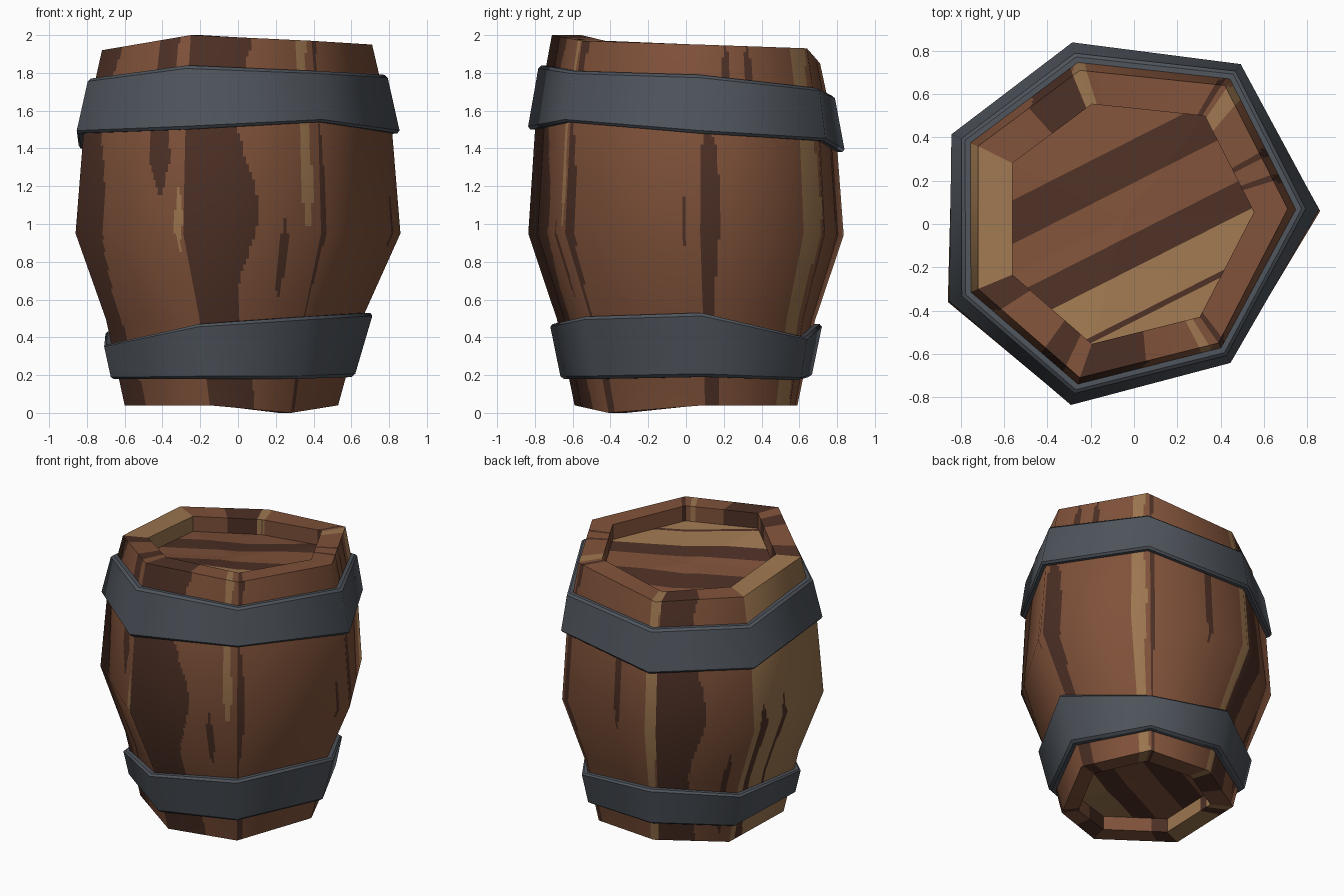
import bpy, bmesh, math
from mathutils import Vector

if "Cube" in bpy.data.objects:
    bpy.data.objects.remove(bpy.data.objects["Cube"])

def mat(name, col):
    m = bpy.data.materials.new(name)
    m.diffuse_color = (*col, 1)
    m.use_nodes = True
    m.node_tree.nodes["Principled BSDF"].inputs["Base Color"].default_value = m.diffuse_color
    return m

WOOD = [mat("wood brown", (0.215, 0.084, 0.042)),
        mat("wood dark", (0.075, 0.030, 0.019)),
        mat("wood tan", (0.34, 0.185, 0.080))]
METAL = mat("hoop grey", (0.078, 0.090, 0.108))
N, COLS, ROWS = 7, 44, 14      # barrel sides, paint columns per side, rows per ring gap

# seven corners of the foot, belly and top rings
foot = [Vector(p) for p in [(.53, .09, .04), (.32, .55, .04), (-.15, .59, .04), (-.58, .33, .04),
                            (-.6, -.27, .04), (-.15, -.59, .04), (.28, -.41, 0)]]
belly = [Vector(p) for p in [(.86, .06, .95), (.49, .73, .95), (-.28, .835, .94), (-.84, .41, .95),
                             (-.86, -.36, .95), (-.29, -.835, .95), (.44, -.64, .95)]]
top = [Vector(p) for p in [(.71, .07, 1.95), (.42, .64, 1.93), (-.25, .71, 1.85), (-.72, .36, 1.88),
                           (-.72, -.3, 1.92), (-.25, -.71, 2.0), (.39, -.55, 1.97)]]

def between(a, b, fxy, fz):
    out = []
    for p, q in zip(a, b):
        v = p.lerp(q, fxy)
        v.z = p.z + (q.z - p.z) * fz
        out.append(v)
    return out

rings = [foot, between(foot, belly, .38, .5), belly, between(belly, top, .3, .55), top]

# rounded normals at the corners
normals = []
for r in range(5):
    row = []
    for k in range(N):
        up = rings[min(r + 1, 4)][k] - rings[max(r - 1, 0)][k]
        side = rings[r][(k + 1) % N] - rings[r][k - 1]
        row.append(side.cross(up).normalized())
    normals.append(row)

def sample(table, k, u, t):
    r = min(int(t), 3)
    a = table[r][k].lerp(table[r + 1][k], t - r)
    b = table[r][(k + 1) % N].lerp(table[r + 1][(k + 1) % N], t - r)
    return a.lerp(b, u)

# painted streaks: side, start, end across the side, low z, high z, colour
STREAKS = [(0, .02, .16, -1, 1.6, 1), (0, .2, .28, 1.6, 2, 1), (0, .4, .48, 1.6, 2, 1),
           (0, .84, .97, -1, 3, 2), (1, .02, .06, -1, 3, 1), (1, .6, .66, .85, 1.6, 1),
           (1, .95, 1.1, -1, 3, 2), (2, -.1, .07, -1, 3, 2), (2, .07, .48, -1, 3, 1),
           (2, .8, .88, .1, .8, 1), (3, .08, .2, -1, 1.1, 1), (3, .4, .47, .25, 1.1, 1),
           (4, -.1, .21, -1, 3, 1), (4, .66, .86, 1.15, 2.2, 1), (4, .9, .99, .85, 1.2, 2),
           (5, -.1, .46, -1, 3, 1), (5, .7, .77, .55, 1.05, 1), (5, .87, .94, .95, 3, 2),
           (6, -.1, .05, -1, 3, 1), (6, .87, .92, .9, 1.15, 1)]

def paint(k, u, z):
    c = 2 if k == 3 else 0
    for side, u0, u1, z0, z1, col in STREAKS:
        if side != k or not z0 < z < z1:
            continue
        w = (u1 - u0) / 2
        taper = min(1, (z - z0) / .2, (z1 - z) / .2)
        mid = (u0 + u1) / 2
        wave = .3 * w * math.sin(6 * (z - .82))
        if mid - w * taper <= u <= mid + w * taper + wave:
            c = col
    return c

def make(name, bm, mats):
    me = bpy.data.meshes.new(name)
    bm.to_mesh(me)
    bm.free()
    for m in mats:
        me.materials.append(m)
    ob = bpy.data.objects.new(name, me)
    bpy.context.collection.objects.link(ob)
    return ob

def loft(bm, loops, flip=False):
    """Joins closed loops of points; returns (row, column, face)."""
    vs = [[bm.verts.new(p) for p in loop] for loop in loops]
    n, out = len(vs[0]), []
    for j in range(len(vs) - 1):
        for i in range(n):
            q = [vs[j][i], vs[j][(i + 1) % n], vs[j + 1][(i + 1) % n], vs[j + 1][i]]
            out.append((j, i, bm.faces.new(q[::-1] if flip else q)))
    return out

# staves
spots = [(k, c / COLS) for k in range(N) for c in range(COLS)]
levels = [j / ROWS for j in range(4 * ROWS + 1)]
bm = bmesh.new()
for j, i, f in loft(bm, [[sample(rings, k, u, t) for k, u in spots] for t in levels]):
    k, u = spots[i]
    f.material_index = paint(k, u + .5 / COLS, f.calc_center_median().z)
    f.smooth = True
staves = make("staves", bm, WOOD)
staves.data.normals_split_custom_set_from_vertices(
    [sample(normals, k, u, t).normalized() for t in levels for k, u in spots])

# rims with sunken lids, top and bottom
def end_cap(name, t, shrink, depth, flip):
    outer = [sample(rings, k, u, t) for k, u in spots]
    inner = [Vector((p.x * shrink, p.y * shrink, p.z)) for p in outer]
    sunk = [p - Vector((0, 0, depth)) for p in inner]
    bm = bmesh.new()
    for j, i, f in loft(bm, [outer, inner, sunk], flip):
        k, u = spots[i]
        f.material_index = paint(k, u + .5 / COLS, 1.9 if t else .1)
    make(name + "_rim", bm, WOOD)
    # lid planks striped diagonally
    bm = bmesh.new()
    edge = [bm.verts.new(p) for p in sunk[::COLS]]
    mid = bm.verts.new(sum((v.co for v in edge), Vector()) / N)
    for k in range(N):
        tri = [mid, edge[k], edge[(k + 1) % N]]
        bm.faces.new(tri[::-1] if flip else tri)
    across = Vector((-.45, .89, 0))
    for d in (.35, .17, -.04, -.18, -.375, -.4):
        bmesh.ops.bisect_plane(bm, geom=bm.verts[:] + bm.edges[:] + bm.faces[:],
                               plane_co=across * d / across.length_squared, plane_no=across)
    for f in bm.faces:
        c = f.calc_center_median()
        d = c.dot(across)
        if .17 < d < .35 or -.18 < d < -.04 or (-.4 < d < -.375):
            f.material_index = 1
        elif d < -.18:
            f.material_index = 2
    make(name + "_lid", bm, WOOD)

end_cap("top", 4, .78, .11, False)
end_cap("bottom", 0, .77, -.10, True)

# metal hoops
def corner_at(k, z):
    for r in range(4):
        a, b = rings[r][k], rings[r + 1][k]
        if z <= b.z or r == 3:
            return a.lerp(b, (z - a.z) / (b.z - a.z))

def hoop(name, lows, highs, out):
    section = [(0, -.03), (0, out - .015), (.05, out), (.95, out), (1, out - .015), (1, -.03)]
    loops = []
    for h, off in section:
        loop = []
        for k in range(N):
            p = corner_at(k, lows[k]).lerp(corner_at(k, highs[k]), h)
            loop.append(p + Vector((p.x, p.y, 0)).normalized() * off)
        loops.append(loop)
    bm = bmesh.new()
    for j, i, f in loft(bm, loops):
        f.smooth = True
        f.edges[0].smooth = f.edges[2].smooth = False   # crisp rings, soft corners
    make(name, bm, [METAL])

hoop("upper_hoop", [1.48, 1.44, 1.38, 1.40, 1.48, 1.50, 1.54],
     [1.79, 1.72, 1.68, 1.70, 1.77, 1.84, 1.81], .042)
hoop("lower_hoop", [.19, .175, .19, .18, .18, .18, .18],
     [.53, .40, .47, .43, .36, .47, .51], .045)
